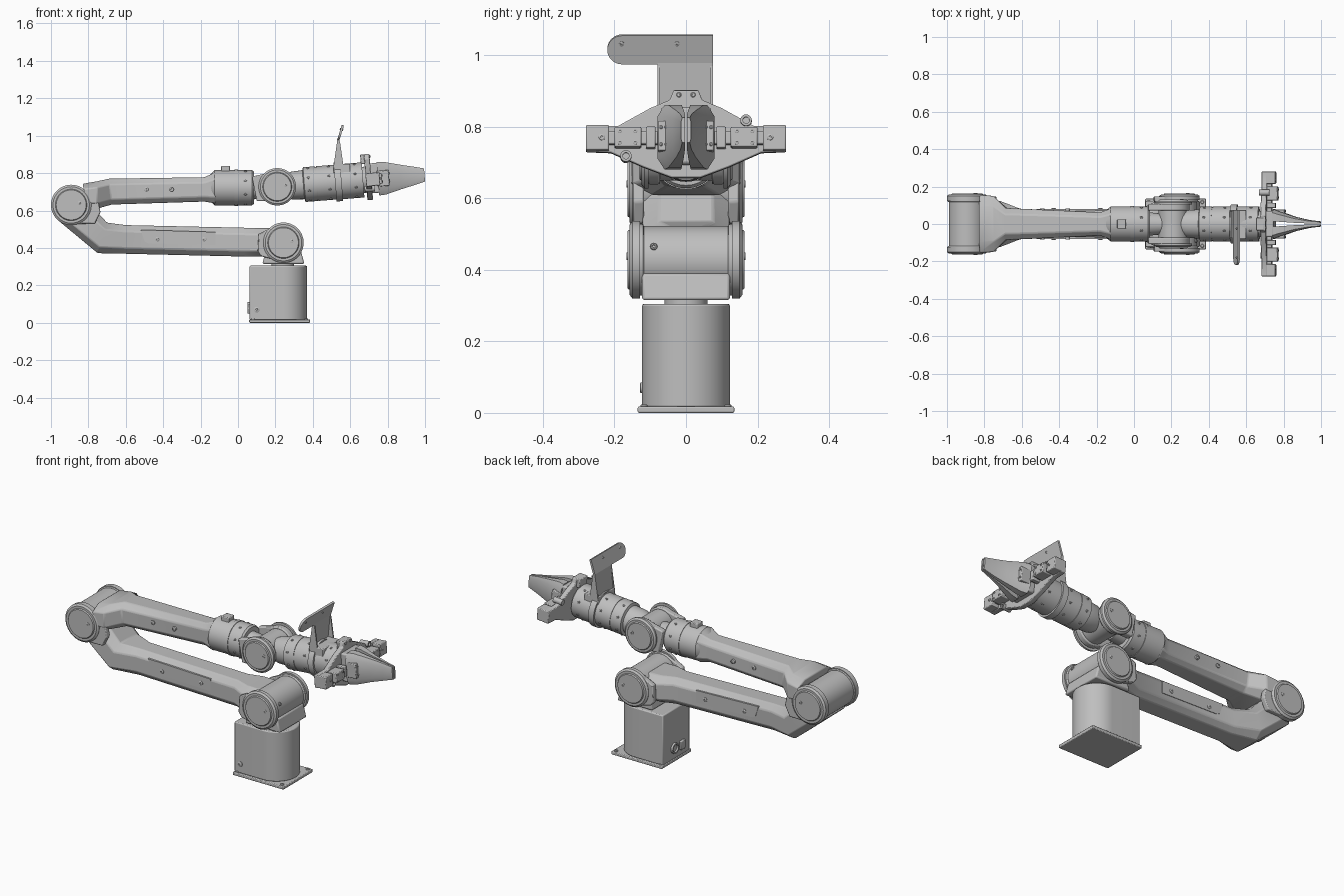
import bpy, bmesh, math
from mathutils import Matrix, Vector

if "Cube" in bpy.data.objects:
    bpy.data.objects.remove(bpy.data.objects["Cube"])

grey = bpy.data.materials.new("machine grey")
grey.use_nodes = True
COL = (0.52, 0.52, 0.52, 1)
grey.diffuse_color = COL
grey.node_tree.nodes["Principled BSDF"].inputs["Base Color"].default_value = COL
parts = []
I = Matrix()
T = Matrix.Translation


def rot(angle, axis):
    return Matrix.Rotation(angle, 4, axis)


def finish(name, bm, M=I, bevel=0):
    bmesh.ops.remove_doubles(bm, verts=bm.verts, dist=1e-5)
    bmesh.ops.recalc_face_normals(bm, faces=bm.faces)
    me = bpy.data.meshes.new(name)
    bm.to_mesh(me)
    bm.free()
    me.transform(M)
    me.materials.append(grey)
    ob = bpy.data.objects.new(name, me)
    bpy.context.collection.objects.link(ob)
    if bevel:
        m = ob.modifiers.new("bevel", "BEVEL")
        m.width, m.segments, m.limit_method = bevel, 2, "ANGLE"
    parts.append(ob)
    return ob


def loft(name, rings, M=I, bevel=0):
    """Skin equal-length rings of points and cap both ends."""
    bm = bmesh.new()
    vs = [[bm.verts.new(p) for p in r] for r in rings]
    n = len(vs[0])
    for a, b in zip(vs, vs[1:]):
        for i in range(n):
            j = (i + 1) % n
            bm.faces.new((a[i], a[j], b[j], b[i]))
    bm.faces.new(vs[0])
    bm.faces.new(vs[-1])
    return finish(name, bm, M, bevel)


def lathe(name, profile, M=I, seg=48):
    """Turn (distance, radius) points around local x."""
    rings = [[(t, r * math.cos(k * math.tau / seg), r * math.sin(k * math.tau / seg))
              for k in range(seg)] for t, r in profile]
    return loft(name, rings, M)


def prism(name, pts, lo, hi, axis, M=I, bevel=0):
    """Extrude a 2D outline along one axis."""
    def at(p, w):
        q = list(p)
        q.insert("xyz".index(axis), w)
        return q
    return loft(name, [[at(p, w) for p in pts] for w in (lo, hi)], M, bevel)


def box(name, x, y, z, M=I, bevel=0.004):
    return prism(name, [(x[0], y[0]), (x[1], y[0]), (x[1], y[1]), (x[0], y[1])], *z, "z", M, bevel)


def arc(cx, cy, r, a0, a1, n=16):
    return [(cx + r * math.cos(math.radians(a0 + (a1 - a0) * i / n)),
             cy + r * math.sin(math.radians(a0 + (a1 - a0) * i / n))) for i in range(n + 1)]


def bolt(name, p, direction, r=0.01, h=0.006, M=I):
    d = Vector(direction).to_track_quat("X", "Z").to_matrix().to_4x4()
    lathe(name, [(-0.01, r), (h * 0.6, r), (h, r * 0.7), (h, r * 0.4), (h * 0.2, r * 0.35)],
          M @ T(p) @ d, 16)


def joint(name, x, z, R, ri, half, cap):
    """Cross-axis joint drum with stepped round end caps."""
    side = [(half, R * 0.74), (half - 0.006, R * 0.78), (half - 0.006, R * 0.9),
            (half - 0.014, R), (half - cap, R), (half - cap, ri)]
    prof = [(-t, r) for t, r in side] + [(t, r) for t, r in reversed(side)]
    lathe(name, prof, T((x, 0, z)) @ rot(math.pi / 2, "Z"), 64)
    for s in (-1, 1):
        bolt(name + "_screw", (x + 0.045, s * half, z + 0.01), (0, s, 0), 0.01, 0.003)


def arm(name, stations, M=I):
    """Chamfered beam through stations of (low x, low z, high x, high z, half width)."""
    rings = []
    for xl, zl, xh, zh, w in stations:
        def at(f, y):
            return (xl + (xh - xl) * f, y, zl + (zh - zl) * f)
        c = 0.62 * w
        rings.append([at(0, -c), at(0, c), at(.2, w), at(.78, w), at(1, c),
                      at(1, -c), at(.78, -w), at(.2, -w)])
    return loft(name, rings, M, 0.006)


# Base: mounting plate, D-shaped column, connectors
box("base_plate", (0.06, 0.385), (-0.135, 0.135), (0, 0.018))
column = [(0.062, 0.123), (0.062, -0.123)] + arc(0.247, 0, 0.123, -90, 90, 28)
prism("base_column", column, 0.015, 0.305, "z", bevel=0.006)
for x in (0.08, 0.365):
    for y in (-0.117, 0.117):
        bolt("plate_bolt", (x, y, 0.018), (0, 0, 1))
lathe("power_socket", [(-0.02, 0.03), (0.012, 0.03), (0.012, 0.022), (0.004, 0.02)],
      T((0.062, 0.02, 0.08)) @ rot(math.pi, "Z"), 24)
box("data_socket", (0.05, 0.07), (-0.07, -0.03), (0.05, 0.10))
bolt("column_port", (0.10, -0.123, 0.07), (0, -1, 0), 0.015, 0.006)

# Shoulder: turntable, cradle, joint drum and side brackets
lathe("turntable", [(0.29, 0.06), (0.33, 0.06)], T((0.24, 0, 0)) @ rot(-math.pi / 2, "Y"))
prism("shoulder_cradle", [(0.13, 0.315), (0.355, 0.315), (0.335, 0.39), (0.15, 0.39)],
      -0.123, 0.123, "y", bevel=0.008)
SX, SZ, EX, EZ = 0.243, 0.428, -0.892, 0.63
joint("shoulder_joint", SX, SZ, 0.108, 0.094, 0.164, 0.035)
joint("elbow_joint", EX, EZ, 0.108, 0.098, 0.164, 0.042)
shoulder_side = arc(SX, SZ, 0.1, -95, 110) + [(0.11, 0.475), (0.105, 0.38), (0.125, 0.355)]
elbow_side = arc(EX, EZ, 0.105, 40, 285) + [(-0.765, 0.53), (-0.735, 0.59), (-0.745, 0.64)]
for s in (-1, 1):
    lo, hi = sorted((s * 0.118, s * 0.148))
    prism("shoulder_bracket", shoulder_side, lo, hi, "y", bevel=0.005)
    prism("elbow_bracket", elbow_side, lo, hi, "y", bevel=0.005)
bolt("drum_screw", (SX + 0.088, -0.09, 0.465), (1, 0, 0.4), 0.01)

# Lower arm beam with side panels
arm("lower_arm", [(0.19, 0.355, 0.19, 0.505, 0.118), (0.11, 0.353, 0.11, 0.506, 0.118),
                  (0.03, 0.354, 0.03, 0.508, 0.078), (-0.60, 0.369, -0.60, 0.522, 0.078),
                  (-0.75, 0.372, -0.70, 0.535, 0.122), (-0.965, 0.55, -0.78, 0.62, 0.122)])
# Upper arm beam with flared elbow end
arm("upper_arm", [(-0.81, 0.615, -0.83, 0.743, 0.155), (-0.755, 0.608, -0.75, 0.757, 0.15),
                  (-0.675, 0.632, -0.69, 0.77, 0.085), (-0.18, 0.648, -0.18, 0.778, 0.062),
                  (-0.12, 0.638, -0.12, 0.805, 0.085)])
for s in (-1, 1):
    lo, hi = sorted((s * 0.07, s * 0.081))
    prism("lower_panel", [(-0.52, 0.497), (-0.50, 0.435), (-0.48, 0.425), (-0.12, 0.415),
                          (-0.12, 0.485)], lo, hi, "y")
    for x in (-0.43, -0.18):
        bolt("lower_panel_screw", (x, s * 0.08, 0.447), (0, s, 0), 0.012)
    lo, hi = sorted((s * 0.06, s * 0.078))
    prism("upper_panel", [(-0.53, 0.735), (-0.53, 0.70), (-0.51, 0.687), (-0.33, 0.69),
                          (-0.31, 0.70), (-0.31, 0.735)], lo, hi, "y", rot(s * 0.035, "Z")
          @ T((0, -s * 0.013, 0)))
    for x in (-0.49, -0.355):
        bolt("upper_panel_screw", (x, s * 0.078, 0.712), (0, s, 0), 0.012)

# Forearm roll housing
WX, WZ = 0.21, 0.727
roll = T((0, 0, 0.722))
lathe("roll_housing", [(-0.15, 0.07), (-0.125, 0.094), (-0.02, 0.094), (-0.02, 0.097),
                       (0.0, 0.097), (0.0, 0.094), (0.075, 0.094), (0.085, 0.086),
                       (0.085, 0.062), (0.15, 0.055)], roll)
box("roll_sensor", (-0.09, -0.042), (-0.025, 0.025), (0.80, 0.838))
for k in range(8):
    a = math.tau * (k + 0.5) / 8
    d = (0, math.cos(a), math.sin(a))
    bolt("roll_screw", (0.04, 0.094 * d[1], 0.722 + 0.094 * d[2]), d, 0.007, 0.004)

# Wrist pivot with fork tangs
joint("wrist_joint", WX, WZ, 0.1, 0.078, 0.13, 0.025)
tang = arc(WX, WZ, 0.088, -120, 120) + [(0.09, 0.785), (0.075, 0.78), (0.1, 0.65)]
for s in (-1, 1):
    lo, hi = sorted((s * 0.072, s * 0.108))
    prism("wrist_fork", tang, lo, hi, "y", bevel=0.006)

# Wrist barrel, tilted slightly upward; everything beyond follows this frame
W = T((WX, 0, WZ)) @ rot(-0.08, "Y")
lathe("wrist_barrel", [(0.04, 0.06), (0.075, 0.074), (0.14, 0.078), (0.145, 0.093), (0.21, 0.093),
                       (0.21, 0.09), (0.214, 0.09), (0.214, 0.093), (0.31, 0.093), (0.31, 0.104),
                       (0.345, 0.104), (0.345, 0.094), (0.46, 0.094), (0.46, 0.07), (0.49, 0.07)], W)
for x in (0.17, 0.28, 0.42):
    for k in range(8):
        a = math.tau * (k + 0.5) / 8
        d = (0, math.cos(a), math.sin(a))
        bolt("barrel_screw", (x, 0.093 * d[1], 0.093 * d[2]), d, 0.007, 0.004, W)

# Bent sensor bracket on the barrel
box("bracket_foot", (0.51, 0.60), (-0.08, 0.075), (0.79, 0.85))
L = T((0.523, 0, 0.84)) @ rot(0.1, "Y")
prism("bracket_leg", [(-0.08, 0), (0.075, 0), (0.075, 0.14), (-0.08, 0.14)], -0.006, 0.006, "x", L)
U = T((0.536, 0, 0.976)) @ rot(0.3, "Y")
prism("bracket_head", [(0.075, 0), (0.075, 0.084)] + arc(-0.178, 0.042, 0.042, 90, 270),
      -0.006, 0.006, "x", U)
for y in (-0.18, -0.025):
    for s in (-1, 1):
        bolt("bracket_screw", (s * 0.006, y, 0.06), (s, 0, 0), 0.007, 0.003, U)
for y in (-0.08, 0.067):
    prism("bracket_rib", [(0.51, 0.83), (0.565, 0.83), (0.545, 0.97), (0.53, 0.97)], y, y + 0.008, "y")

# Gripper mounting plate
half = [(0.035, 0.135), (0.045, 0.108), (0.10, 0.085), (0.19, 0.035), (0.28, 0.035),
        (0.28, -0.037), (0.21, -0.04), (0.12, -0.08), (0.04, -0.11)]
prism("gripper_plate", half + [(-y, z) for y, z in reversed(half)], 0.475, 0.505, "x", W, 0.004)
box("top_tab", (0.455, 0.50), (-0.035, 0.035), (0.085, 0.136), W)
for y, z in ((0.168, 0.05), (-0.168, -0.05)):
    lathe("dowel_lug", [(0.465, 0.016), (0.52, 0.016), (0.52, 0.009), (0.51, 0.009)],
          W @ T((0, y, z)), 20)
for y in (-0.02, 0.02):
    bolt("tab_screw", (0.505, y, 0.122), (1, 0, 0), 0.007, 0.004, W)

# Slide rail, carriages and fingers on both sides
box("slide_rail", (0.50, 0.53), (-0.27, 0.27), (-0.018, 0.018), W)
box("gripper_core", (0.50, 0.545), (-0.07, 0.07), (-0.075, 0.085), W, 0.008)
for s in (-1, 1):
    def span(a, b):
        return sorted((s * a, s * b))
    box("rail_end", (0.48, 0.55), span(0.215, 0.28), (-0.036, 0.034), W)
    box("carriage", (0.50, 0.562), span(0.125, 0.20), (-0.028, 0.028), W)
    box("link_block", (0.50, 0.55), span(0.085, 0.112), (-0.03, 0.03), W)
    bolt("rail_screw", (0.55, s * 0.235, 0), (1, 0, 0), 0.009, 0.004, W)
    for y in (0.142, 0.185):
        for z in (-0.016, 0.016):
            bolt("carriage_screw", (0.562, s * y, z), (1, 0, 0), 0.006, 0.003, W)
    rings = []
    for x, yi, yo, z in ((0.54, 0.014, 0.08, 0.09), (0.575, 0.012, 0.066, 0.088),
                         (0.66, 0.006, 0.037, 0.066), (0.73, 0.003, 0.021, 0.05),
                         (0.79, 0.003, 0.014, 0.035)):
        m = yi + (yo - yi) * 0.7
        rings.append([(x, s * y, h) for y, h in ((yi, -z), (m, -z), (yo, -z * 0.65),
                                                 (yo, z * 0.65), (m, z), (yi, z))])
    loft("finger", rings, W)
    box("finger_mount", (0.535, 0.60), span(0.025, 0.078), (-0.042, 0.042), W)
    for y in (0.055, 0.07):
        for z in (-0.024, 0.024):
            bolt("finger_screw", (0.60, s * y, z), (1, 0, 0), 0.005, 0.003, W)

# Smooth rounded surfaces, keep hard edges
bpy.ops.object.select_all(action="DESELECT")
for ob in parts:
    ob.select_set(True)
bpy.context.view_layer.objects.active = parts[0]
bpy.ops.object.shade_smooth_by_angle(angle=math.radians(30))
